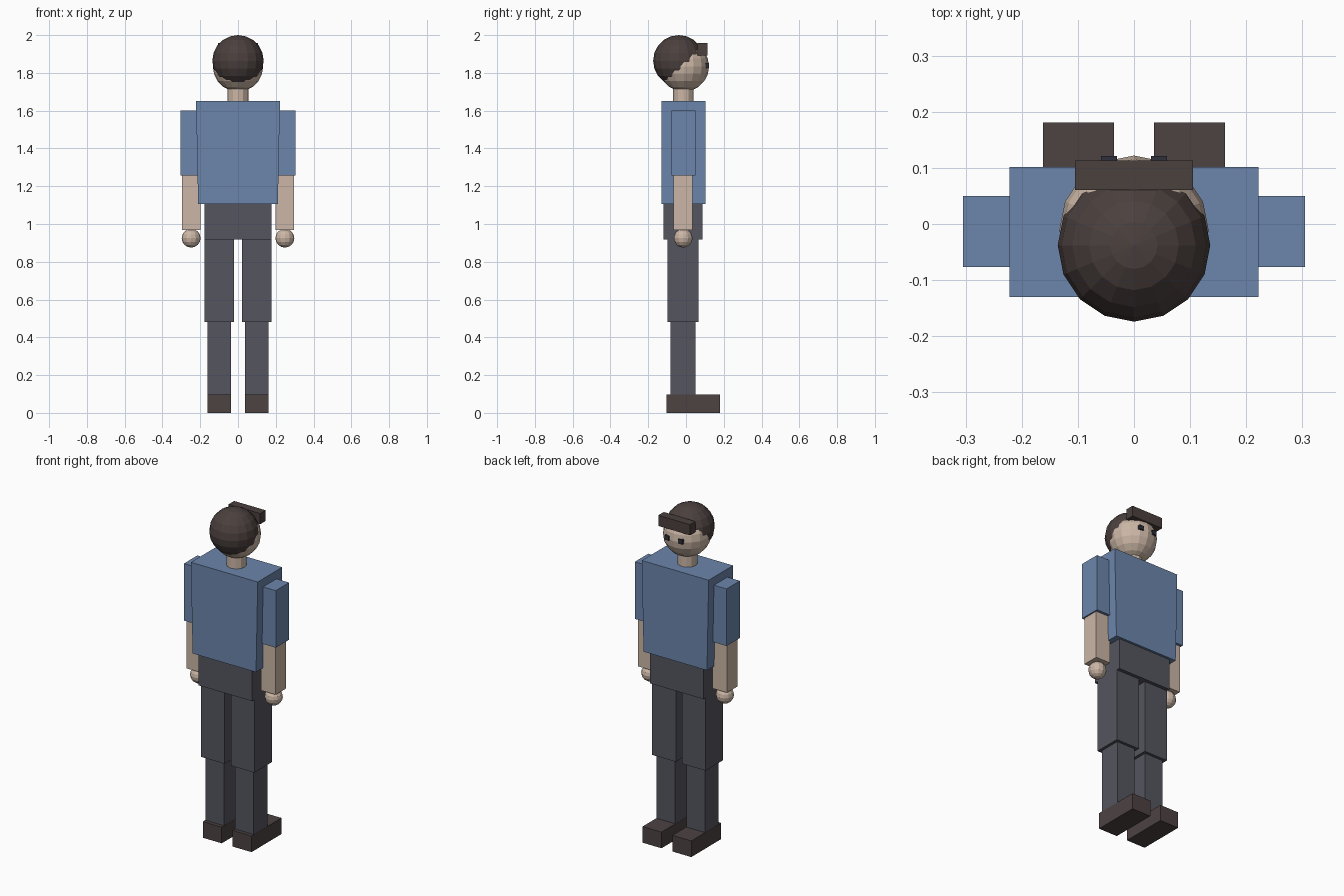
import bpy, math

old = bpy.data.objects.get("Cube")
if old:
    bpy.data.objects.remove(old, do_unlink=True)


def material(name, rgb):
    mat = bpy.data.materials.new(name)
    mat.use_nodes = True
    color = (*rgb, 1)
    mat.diffuse_color = color
    mat.node_tree.nodes["Principled BSDF"].inputs["Base Color"].default_value = color
    return mat


shirt = material("shirt blue", (0.15, 0.24, 0.41))
trousers = material("trouser grey", (0.09, 0.09, 0.115))
skin = material("skin", (0.60, 0.47, 0.38))
hair_brown = material("hair brown", (0.07, 0.052, 0.048))
shoe_brown = material("shoe brown", (0.075, 0.055, 0.055))
eye_dark = material("eye dark", (0.03, 0.03, 0.045))


def finish(name, mat):
    ob = bpy.context.object
    ob.name = ob.data.name = name
    ob.data.materials.append(mat)
    return ob


def box(name, mat, xs, ys, zs, taper=1.0):
    """Box between coordinate ranges; taper narrows the bottom in x."""
    bpy.ops.mesh.primitive_cube_add(size=1)
    ob = finish(name, mat)
    mid = sum(xs) / 2
    for v in ob.data.vertices:
        x, y, z = (r[0] if c < 0 else r[1] for r, c in zip((xs, ys, zs), v.co))
        v.co = (mid + (x - mid) * (taper if v.co.z < 0 else 1), y, z)
    return ob


def ball(name, mat, center, radius, segments=16, rings=10):
    bpy.ops.mesh.primitive_uv_sphere_add(
        segments=segments, ring_count=rings, radius=radius, location=center)
    return finish(name, mat)


# Trunk
box("torso", shirt, (-0.222, 0.222), (-0.13, 0.102), (1.105, 1.65), taper=0.95)
box("hips", trousers, (-0.178, 0.178), (-0.12, 0.088), (0.918, 1.105))

# Neck, head and hair
bpy.ops.mesh.primitive_cylinder_add(vertices=12, radius=0.055, depth=0.12,
                                    location=(0, -0.014, 1.69))
finish("neck", skin)
ball("head", skin, (0, -0.011, 1.834), 0.133)
ball("hair", hair_brown, (0, -0.038, 1.864), 0.136)
box("fringe", hair_brown, (-0.105, 0.105), (0.061, 0.113), (1.893, 1.957))

# Limbs and eyes, one set per side
for side, s in (("left", 1), ("right", -1)):
    def limb(name, mat, xs, ys, zs):
        box(f"{side}_{name}", mat, sorted(s * x for x in xs), ys, zs)

    limb("sleeve", shirt, (0.185, 0.305), (-0.077, 0.05), (1.257, 1.60))
    limb("forearm", skin, (0.199, 0.297), (-0.066, 0.034), (0.968, 1.257))
    ball(f"{side}_hand", skin, (s * 0.248, -0.015, 0.925), 0.05, 12, 8)
    limb("thigh", trousers, (0.021, 0.178), (-0.098, 0.067), (0.48, 0.92))
    limb("shin", trousers, (0.037, 0.161), (-0.081, 0.05), (0.05, 0.48))
    limb("shoe", shoe_brown, (0.036, 0.162), (-0.103, 0.181), (0, 0.097))
    limb("eye", eye_dark, (0.03, 0.059), (0.10, 0.121), (1.827, 1.853))
